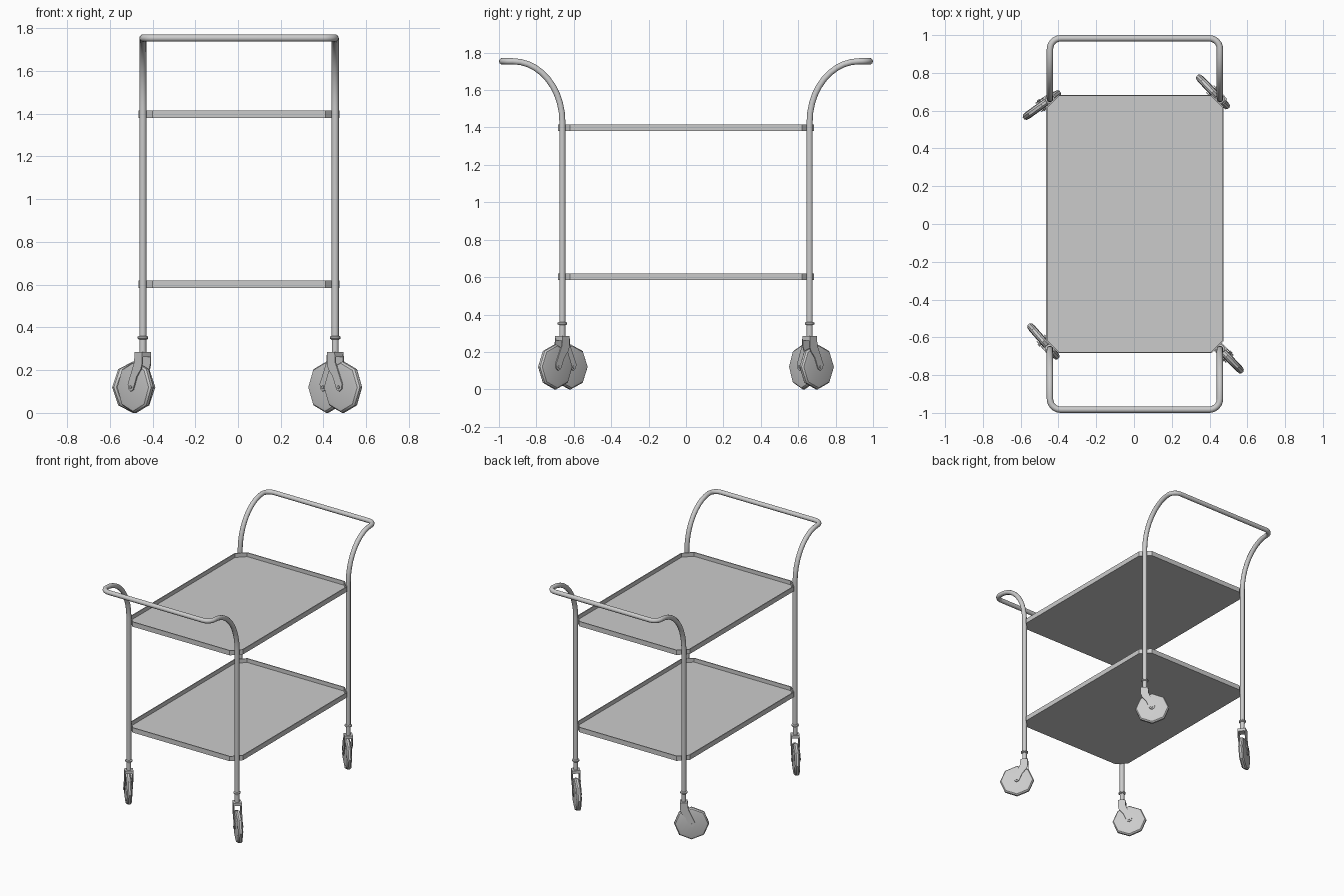
import bpy, bmesh
from math import sin, cos, pi, radians
from mathutils import Matrix, Vector

if "Cube" in bpy.data.objects:
    bpy.data.objects.remove(bpy.data.objects["Cube"])

CX = 0.005            # frame centre in x
LX, LY = 0.45, 0.661  # leg position
R = 0.017             # tube radius


def smooth(ob, angle):
    bpy.ops.object.select_all(action='DESELECT')
    ob.select_set(True)
    bpy.context.view_layer.objects.active = ob
    bpy.ops.object.shade_smooth_by_angle(angle=radians(angle))


def loft(name, rings, mat=None, angle=None):
    """Closed solid through a list of equal-length point rings, capped at both ends."""
    bm = bmesh.new()
    vs = [[bm.verts.new(p) for p in ring] for ring in rings]
    n = len(vs[0])
    for a, b in zip(vs, vs[1:]):
        for i in range(n):
            j = (i + 1) % n
            bm.faces.new((a[i], a[j], b[j], b[i]))
    bm.faces.new(vs[0][::-1])
    bm.faces.new(vs[-1])
    bmesh.ops.recalc_face_normals(bm, faces=bm.faces[:])
    me = bpy.data.meshes.new(name)
    bm.to_mesh(me)
    bm.free()
    ob = bpy.data.objects.new(name, me)
    bpy.context.collection.objects.link(ob)
    if mat:
        ob.matrix_world = mat
    if angle:
        smooth(ob, angle)
    return ob


def tube(name, pts):
    cu = bpy.data.curves.new(name, 'CURVE')
    cu.dimensions = '3D'
    cu.bevel_depth, cu.bevel_resolution, cu.use_fill_caps = R, 3, True
    sp = cu.splines.new('POLY')
    sp.points.add(len(pts) - 1)
    for p, co in zip(sp.points, pts):
        p.co = (*co, 1)
    ob = bpy.data.objects.new(name, cu)
    bpy.context.collection.objects.link(ob)
    bpy.ops.object.select_all(action='DESELECT')
    ob.select_set(True)
    bpy.context.view_layer.objects.active = ob
    bpy.ops.object.convert(target='MESH')
    smooth(bpy.context.object, 40)


# bent tube frames: leg, outward sweep and handle bar in one piece
for name, s in (("front_frame", -1), ("back_frame", 1)):
    half = [(-LX, LY, 0.34)]
    for i in range(11):
        t = pi / 2 * i / 10
        half.append((-LX, LY + 0.265 * (1 - cos(t)), 1.43 + 0.324 * sin(t)))
    c = 0.983 - LY - 0.265
    for i in range(1, 7):
        t = pi / 2 * i / 6
        half.append((-LX + c * (1 - cos(t)), LY + 0.265 + c * sin(t), 1.754))
    path = half + [(-x, y, z) for x, y, z in reversed(half)]
    tube(name, [(x + CX, s * y, z) for x, y, z in path])


# trays: shallow pans with clipped corners
def tray_ring(inset, z):
    w, d, k = 0.47 - inset, 0.684 - inset, 0.065 - inset * 0.6
    q = [(w, -d + k), (w, d - k), (w - k, d), (-w + k, d),
         (-w, d - k), (-w, -d + k), (-w + k, -d), (w - k, -d)]
    return [(x + CX, y, z) for x, y in q]


for name, z in (("lower_tray", 0.584), ("upper_tray", 1.38)):
    loft(name, [tray_ring(0, z), tray_ring(0, z + 0.036),
                tray_ring(0.007, z + 0.036), tray_ring(0.007, z + 0.007)])


# casters, built in local space: x = trailing direction, y = axle
def circle_z(r, z, n=16):
    return [(r * cos(2 * pi * i / n), r * sin(2 * pi * i / n), z) for i in range(n)]


def circle_y(r, y, n=8):
    return [(r * sin(2 * pi * i / n), y, -r * cos(2 * pi * i / n)) for i in range(n)]


TRAIL, AXLE_Z = 0.053, 0.12
PLATE = [(-0.026, 0.284), (0.026, 0.284), (0.03, 0.235), (0.075, 0.135),
         (0.071, 0.112), (0.055, 0.101), (0.039, 0.108), (0.031, 0.125),
         (0.012, 0.17), (-0.018, 0.205), (-0.026, 0.23)]

for name, sx, sy, ang in (("front_left", -1, -1, 131), ("front_right", 1, -1, -46),
                          ("back_left", -1, 1, 216), ("back_right", 1, 1, 134)):
    m = (Matrix.Translation((CX + sx * LX, sy * LY, 0))
         @ Matrix.Rotation(radians(ang), 4, 'Z'))
    hub = m @ Matrix.Translation((TRAIL, 0, AXLE_Z))
    # octagonal wheel with bevelled tread, and axle pin
    loft(name + "_wheel", [circle_y(r, y) for r, y in
                           ((0.092, -0.02), (0.112, -0.016), (0.12, -0.007),
                            (0.12, 0.007), (0.112, 0.016), (0.092, 0.02))], hub, 35)
    loft(name + "_axle", [circle_y(0.008, -0.034), circle_y(0.008, 0.034)], hub)
    # fork plates and bridge
    for side, y in (("a", -0.029), ("b", 0.023)):
        loft(f"{name}_fork_{side}", [[(x, yy, z) for x, z in PLATE] for yy in (y, y + 0.006)], m)
    loft(name + "_fork_bridge", [[(x, y, z) for x, y in ((-0.026, -0.026), (0.026, -0.026),
                                                         (0.026, 0.026), (-0.026, 0.026))]
                                 for z in (0.262, 0.284)], m)
    # stem and collar
    loft(name + "_stem", [circle_z(0.016, 0.275), circle_z(0.016, 0.345)], m, 40)
    loft(name + "_collar", [circle_z(0.02, 0.344), circle_z(0.025, 0.348),
                            circle_z(0.025, 0.356), circle_z(0.02, 0.36)], m, 40)
